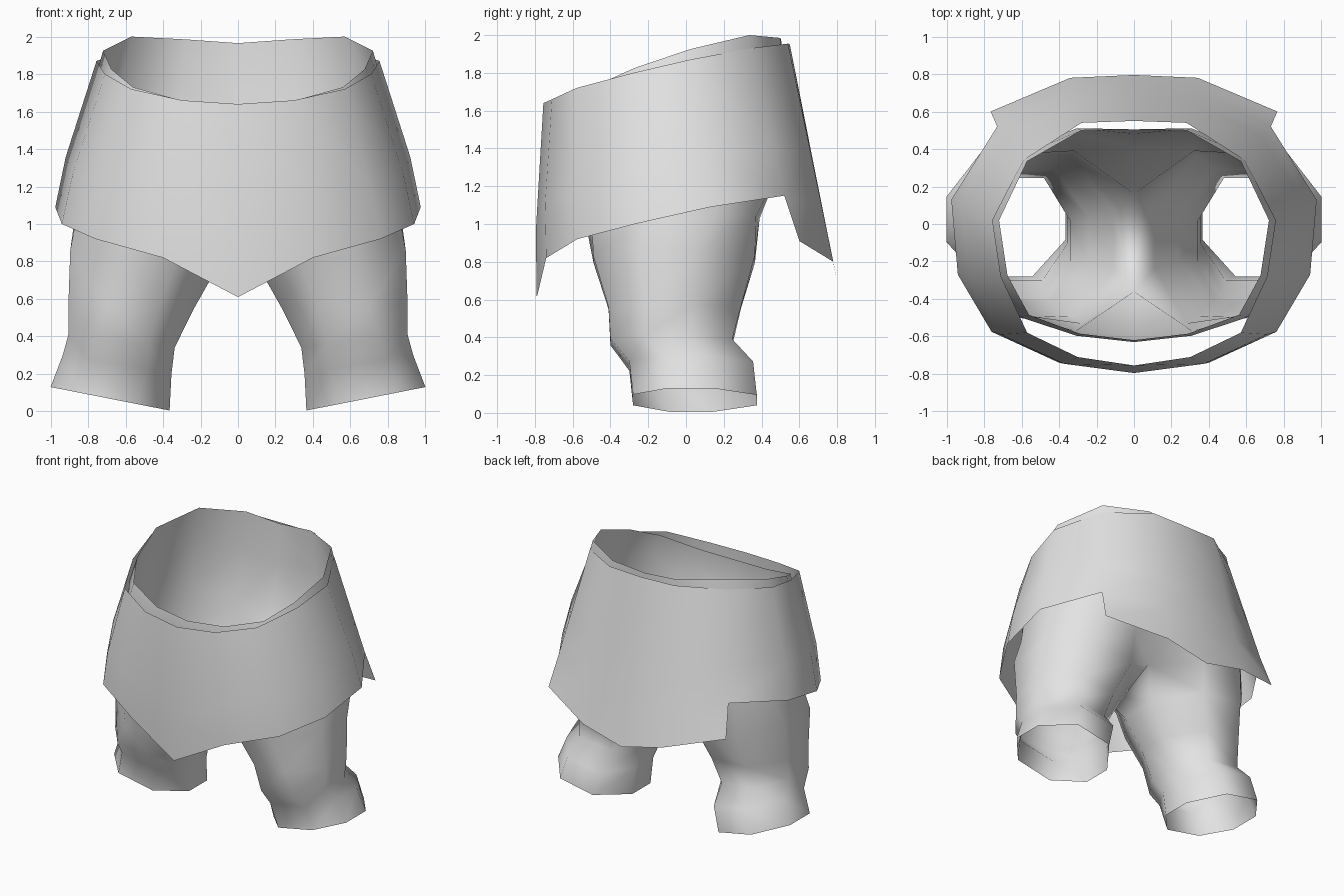
import bpy, bmesh
from mathutils import Vector

if "Cube" in bpy.data.objects:
    bpy.data.objects.remove(bpy.data.objects["Cube"])

cloth = bpy.data.materials.new("grey cloth")
cloth.diffuse_color = (0.77, 0.77, 0.77, 1)
cloth.use_nodes = True
cloth.node_tree.nodes["Principled BSDF"].inputs["Base Color"].default_value = cloth.diffuse_color


def finish(name, bm):
    """Merge the seams and turn the bmesh into a smooth-shaded object."""
    bmesh.ops.remove_doubles(bm, verts=bm.verts, dist=0.0005)
    bmesh.ops.recalc_face_normals(bm, faces=bm.faces)
    for f in bm.faces:
        f.smooth = True
    mesh = bpy.data.meshes.new(name)
    bm.to_mesh(mesh)
    bm.free()
    mesh.materials.append(cloth)
    obj = bpy.data.objects.new(name, mesh)
    bpy.context.collection.objects.link(obj)
    return obj


def bridge(bm, rows, closed=False):
    """Skin quads between successive rows of points."""
    vs = [[bm.verts.new(p) for p in row] for row in rows]
    n = len(rows[0])
    for a, b in zip(vs, vs[1:]):
        for i in range(n if closed else n - 1):
            j = (i + 1) % n
            bm.faces.new((a[i], a[j], b[j], b[i]))


def bridge_both(bm, rows, closed=False):
    """Skin the rows and their mirror image."""
    for s in (1, -1):
        bridge(bm, [[(s * x, y, z) for x, y, z in row] for row in rows], closed)


def between(row_a, row_b, t, bulge=1.0):
    """Row part way from a to b, pushed out sideways by a factor."""
    out = []
    for a, b in zip(row_a, row_b):
        m = Vector(a).lerp(Vector(b), t)
        out.append((m.x * bulge, m.y * bulge, m.z))
    return out


# --- trousers: each column runs from inner front, round the outside, to inner back
FY = (.30, 0, 0, .28, .65, 1, 1, .64)


def leg_ring(x0, x1, y0, y1, z0, z1, front=.74, inner=.28):
    fx_all = (0, inner, front, 1, 1, .72, inner, 0)
    return [(x0 + (x1 - x0) * fx, y0 + (y1 - y0) * fy, z0 + (z1 - z0) * fx)
            for fx, fy in zip(fx_all, FY)]


leg = [
    leg_ring(.365, 1.00, -.28, .375, .005, .13),            # cuff
    leg_ring(.355, .935, -.30, .355, .20, .30, .75, .23),   # ankle
    leg_ring(.338, .905, -.40, .245, .34, .41, .74, .25),   # knee
    leg_ring(.240, .905, -.41, .29, .54, .57, .69),         # lower thigh
    leg_ring(.110, .895, -.49, .365, .77, .86, .65),        # upper thigh
]
crotch = [(0, -.36, .98), (.28, -.53, 1.0), (.63, -.50, 1.0), (.865, -.21, 1.02),
          (.87, .15, 1.04), (.67, .37, 1.04), (.32, .39, 1.03), (0, .16, .99)]
hip = [(0, -.60, 1.30), (.31, -.57, 1.29), (.63, -.48, 1.30), (.79, -.25, 1.33),
       (.82, .08, 1.36), (.66, .37, 1.36), (.32, .49, 1.28), (0, .41, 1.20)]
waist = [(0, -.62, 1.635), (.29, -.585, 1.655), (.56, -.485, 1.73), (.675, -.275, 1.825),
         (.72, .02, 1.925), (.57, .335, 2.0), (.28, .50, 1.985), (0, .505, 1.965)]

bm = bmesh.new()
bridge_both(bm, leg + [crotch], closed=True)
bridge_both(bm, [crotch, hip, between(hip, waist, .6, 1.03), waist])
finish("trousers", bm)


# --- skirt: front and back share the side seam, the back hanging lower below it
seam = [(.59, .34, 1.93), (.683, .461, 1.407), (.73, .52, 1.15), (.765, .60, .91)]
front_top = [(0, -.755, 1.64), (.30, -.71, 1.66), (.57, -.58, 1.72),
             (.71, -.28, 1.80), (.755, .02, 1.87)]
front_hem = [(0, -.79, .61), (.40, -.74, .82), (.76, -.575, .92),
             (.94, -.27, 1.0), (.975, .13, 1.09)]
back_top = [(0, .55, 1.95), (.28, .54, 1.955)]
back_hem = [(0, .795, .72), (.34, .78, .80)]

front = [front_top, between(front_top, front_hem, .66, 1.022), front_hem]
back = [between(back_top, back_hem, t) for t in (0, .5, .76, 1)]

bm = bmesh.new()
bridge_both(bm, [row + [s] for row, s in zip(front, seam)])
bridge_both(bm, [row + [s] for row, s in zip(back, seam)])
finish("skirt", bm)
